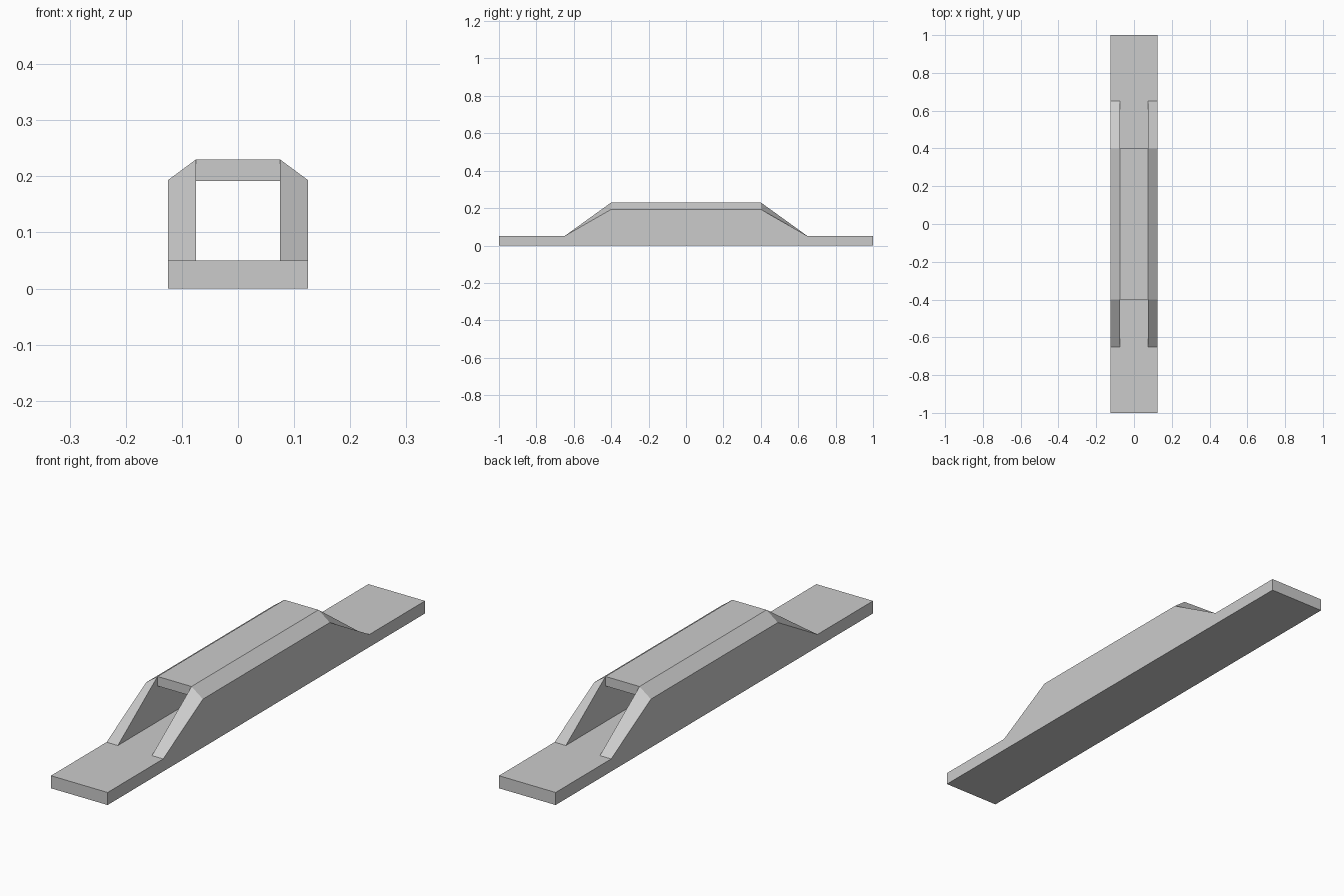
import bpy, bmesh

if "Cube" in bpy.data.objects:
    bpy.data.objects.remove(bpy.data.objects["Cube"])


def make_object(name, bm):
    bmesh.ops.recalc_face_normals(bm, faces=bm.faces)
    mesh = bpy.data.meshes.new(name)
    bm.to_mesh(mesh)
    bm.free()
    obj = bpy.data.objects.new(name, mesh)
    bpy.context.collection.objects.link(obj)
    return obj


def box(name, size_x, size_y, z0, z1):
    bm = bmesh.new()
    bmesh.ops.create_cube(bm, size=1)
    bmesh.ops.scale(bm, vec=(size_x, size_y, z1 - z0), verts=bm.verts)
    bmesh.ops.translate(bm, vec=(0, 0, (z0 + z1) / 2), verts=bm.verts)
    return make_object(name, bm)


HALF_W, INNER = 0.125, 0.075
BASE_Z, EAVE_Z, TOP_Z = 0.05, 0.193, 0.23
FOOT_Y, TOP_Y = 0.65, 0.4

# Long flat base plate
box("base_plate", 2 * HALF_W, 2, 0, BASE_Z)

# Roof slab spanning the two side walls
box("roof", 2 * INNER, 2 * TOP_Y, 0.192, TOP_Z)


# Side wall: trapezoid lofted from a tall inner face to a lower outer face
def trapezoid(bm, x, top):
    points = [(-FOOT_Y, BASE_Z), (FOOT_Y, BASE_Z), (TOP_Y, top), (-TOP_Y, top)]
    return [bm.verts.new((x, y, z)) for y, z in points]


bm = bmesh.new()
inner = trapezoid(bm, INNER, TOP_Z)
outer = trapezoid(bm, HALF_W, EAVE_Z)
bm.faces.new(inner)
bm.faces.new(outer)
for i in range(4):
    j = (i + 1) % 4
    bm.faces.new((inner[i], inner[j], outer[j], outer[i]))
walls = make_object("side_walls", bm)
walls.modifiers.new("mirror", 'MIRROR').use_axis[0] = True
